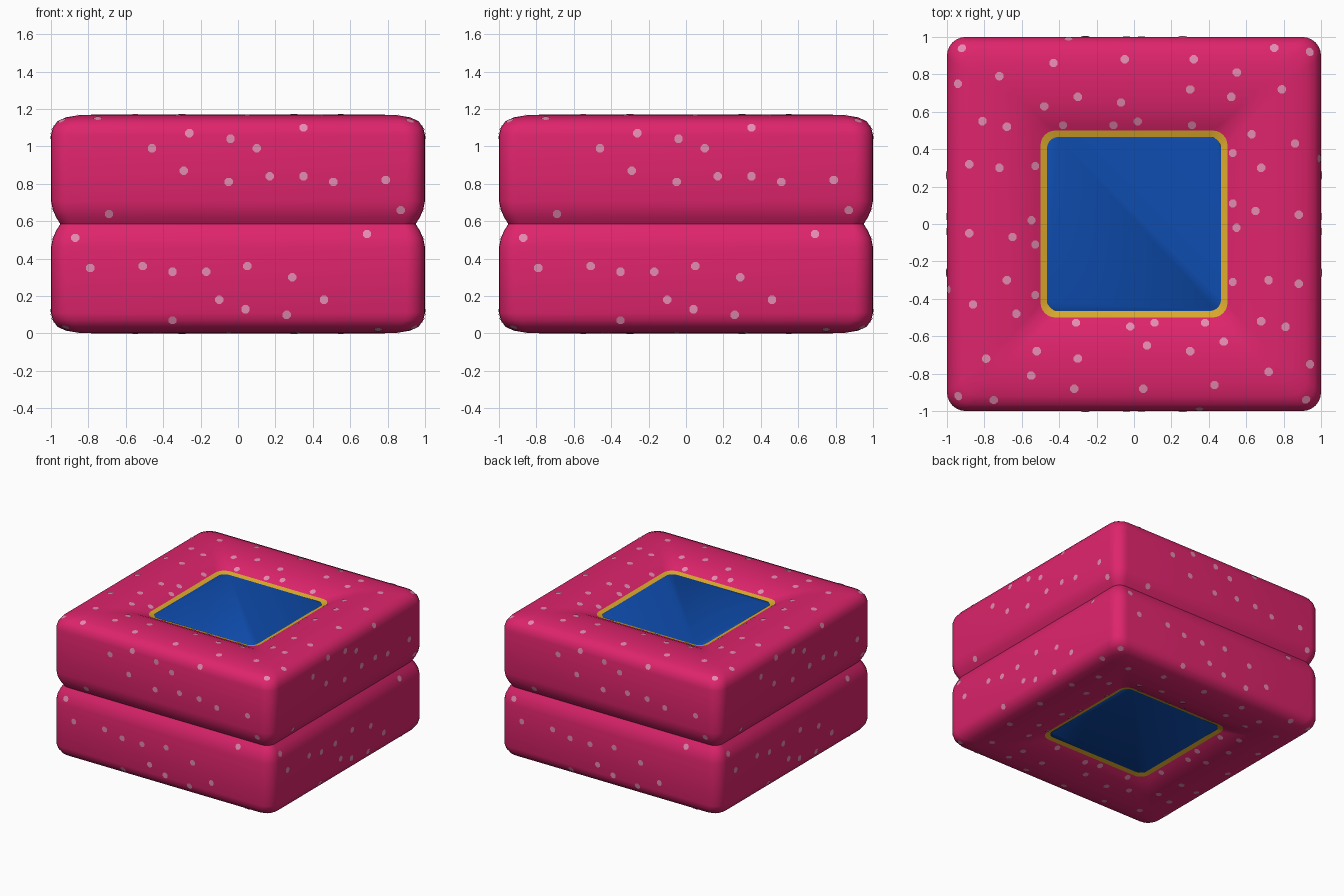
import bpy, bmesh, math
from mathutils import Vector, Matrix
from mathutils.bvhtree import BVHTree

if "Cube" in bpy.data.objects:
    bpy.data.objects.remove(bpy.data.objects["Cube"])

MID = 0.585        # height where the two cushions meet


def make_material(name, rgb):
    linear = [(c / 255 / 12.92) if c < 11 else ((c / 255 + 0.055) / 1.055) ** 2.4 for c in rgb]
    mat = bpy.data.materials.new(name)
    mat.use_nodes = True
    mat.diffuse_color = (*linear, 1)
    bsdf = next(n for n in mat.node_tree.nodes if n.type == 'BSDF_PRINCIPLED')
    bsdf.inputs["Base Color"].default_value = (*linear, 1)
    bsdf.inputs["Roughness"].default_value = 0.7
    return mat


pink = make_material("cushion_pink", (222, 36, 108))
pale = make_material("spot_pale_pink", (228, 140, 176))
gold = make_material("trim_gold", (220, 170, 45))
blue = make_material("panel_blue", (14, 76, 174))


def rounded_square(half, radius, z, segments=6):
    """Points of a square ring with rounded corners."""
    points = []
    for corner in range(4):
        turn = Matrix.Rotation(corner * math.pi / 2, 3, 'Z')
        for i in range(segments + 1):
            a = i / segments * math.pi / 2
            x = half - radius + radius * math.cos(a)
            y = half - radius + radius * math.sin(a)
            points.append(turn @ Vector((x, y, z)))
    return points


def loft(rings, cap=False):
    """Skin a stack of rounded squares given as (half, radius, z)."""
    bm = bmesh.new()
    loops = [[bm.verts.new(p) for p in rounded_square(h, r, z - MID)] for h, r, z in rings]
    for low, high in zip(loops, loops[1:]):
        for i in range(len(low)):
            j = (i + 1) % len(low)
            bm.faces.new((low[i], low[j], high[j], high[i]))
    if cap:
        bm.faces.new(loops[-1])
    bm.normal_update()
    return bm


def add_pair(name, bm, mat):
    """Upper part, plus the same mesh turned over for the lower one."""
    mesh = bpy.data.meshes.new(name)
    bm.to_mesh(mesh)
    mesh.materials.append(mat)
    for side, flip in (("upper", 0), ("lower", math.pi)):
        obj = bpy.data.objects.new(side + "_" + name, mesh)
        bpy.context.collection.objects.link(obj)
        obj.location.z = MID
        obj.rotation_euler.y = flip
    bpy.ops.object.select_all(action='DESELECT')
    obj.select_set(True)
    bpy.context.view_layer.objects.active = obj
    bpy.ops.object.shade_smooth_by_angle(angle=math.radians(40))


# Cushion: crevice, straight side, rounded shoulder, dished top
cushion = loft([
    (0.95, 0.07, MID), (0.972, 0.08, 0.62), (0.99, 0.09, 0.66), (1, 0.1, 0.71),
    (1, 0.1, 1.06), (0.99, 0.1, 1.1), (0.965, 0.1, 1.135), (0.92, 0.09, 1.155),
    (0.85, 0.08, 1.167), (0.76, 0.07, 1.17), (0.66, 0.06, 1.162),
    (0.58, 0.06, 1.145), (0.53, 0.07, 1.123), (0.5, 0.08, 1.108)])
add_pair("cushion", cushion, pink)

# Gold trim sloping in to the flat blue panel
add_pair("trim", loft([(0.5, 0.08, 1.108), (0.465, 0.06, 1.097)]), gold)
add_pair("panel", loft([(0.466, 0.06, 1.096), (0.465, 0.06, 1.097)], cap=True), blue)

# Spots: thin patches that follow the cushion, one quarter repeated four times
top_spots = [
    (-.92, .94), (-.72, .79), (-.43, .86), (-.05, .88), (.32, .88), (.55, .81),
    (.75, .94), (.3, .72), (.52, .68), (-.3, .68), (-.07, .65), (-.48, .63),
    (-.38, .53), (-.11, .53), (.02, .55), (.31, .53)]
side_spots = [
    (-.26, 1.07), (-.04, 1.04), (-.46, .99), (.1, .99), (.35, 1.1), (-.29, .87),
    (-.05, .81), (.17, .84), (.35, .84), (.51, .81), (.79, .82), (.87, .66), (-.69, .64)]

tree = BVHTree.FromBMesh(cushion)
rays = [(Vector((x, y, 2)), Vector((0, 0, -1))) for x, y in top_spots]
rays += [(Vector((x, -2, z - MID)), Vector((0, 1, 0))) for x, z in side_spots]
spots = bmesh.new()
for start, direction in rays:
    hit, normal, _, _ = tree.ray_cast(start, direction)
    if hit is None:
        continue
    frame = normal.to_track_quat('Z', 'Y')
    patch = []
    for i in range(8):
        a = (i + 0.5) * math.pi / 4
        near, n, _, _ = tree.find_nearest(hit + frame @ Vector((math.cos(a), math.sin(a), 0)) * 0.024)
        patch.append(near + n * 0.004)
    for quarter in range(4):
        turn = Matrix.Rotation(quarter * math.pi / 2, 3, 'Z')
        spots.faces.new([spots.verts.new(turn @ p) for p in patch])
spots.normal_update()
add_pair("spots", spots, pale)
